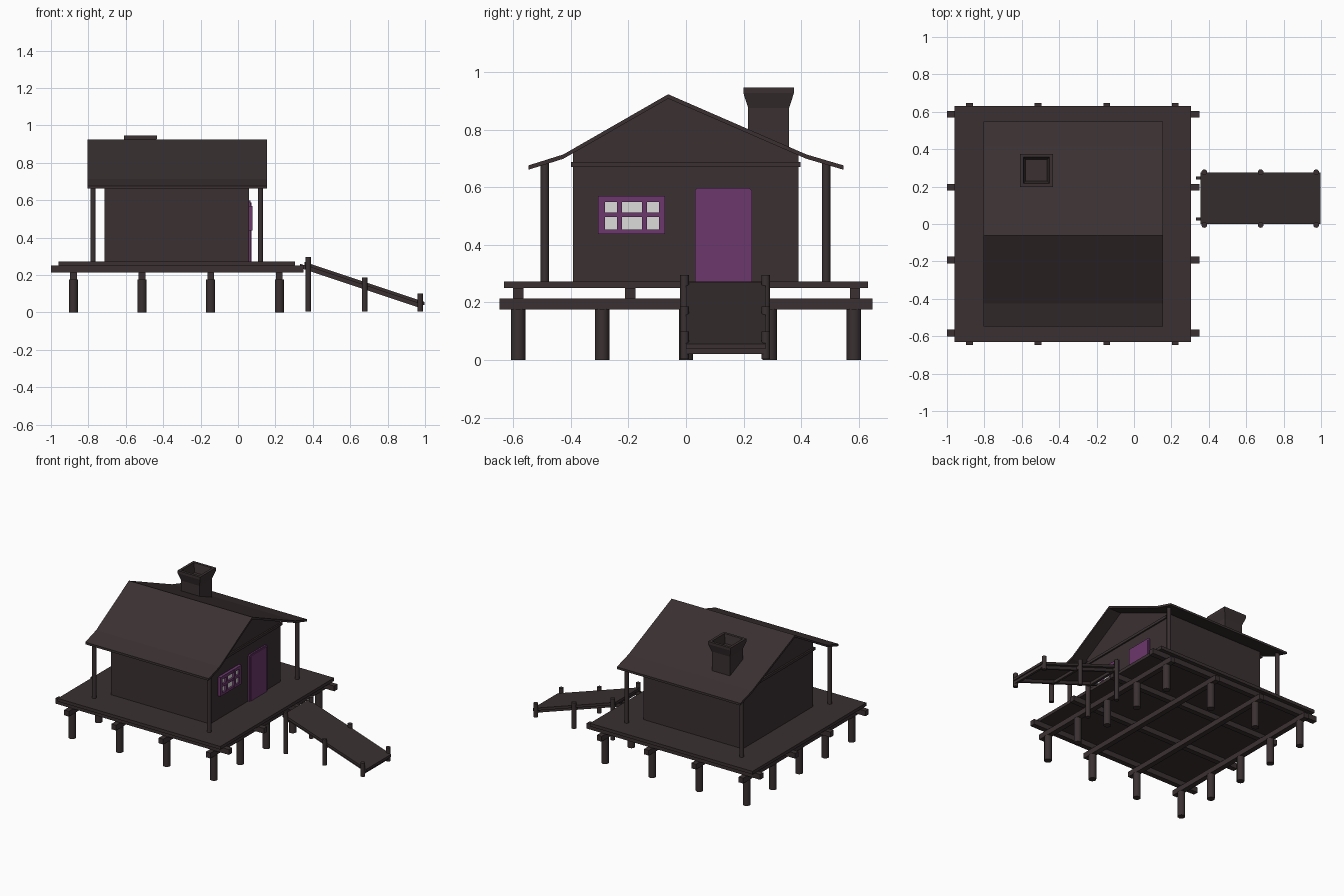
import bpy, bmesh, math

if "Cube" in bpy.data.objects:
    bpy.data.objects.remove(bpy.data.objects["Cube"])


def material(name, rgb):
    m = bpy.data.materials.new(name)
    m.diffuse_color = (*rgb, 1)
    m.use_nodes = True
    m.node_tree.nodes["Principled BSDF"].inputs["Base Color"].default_value = m.diffuse_color
    return m


WOOD = material("dark_wood", (0.042, 0.030, 0.031))
PURPLE = material("purple_paint", (0.150, 0.040, 0.155))
GLASS = material("pale_glass", (0.72, 0.72, 0.70))


def finish(name, bm, mat):
    bmesh.ops.recalc_face_normals(bm, faces=bm.faces)
    me = bpy.data.meshes.new(name)
    bm.to_mesh(me)
    bm.free()
    me.materials.append(mat)
    ob = bpy.data.objects.new(name, me)
    bpy.context.collection.objects.link(ob)
    return ob


def box(name, x, y, z, mat=WOOD):
    """Box from (min, max) ranges."""
    bm = bmesh.new()
    bmesh.ops.create_cube(bm, size=1)
    for v in bm.verts:
        v.co = [(r[0] + r[1]) / 2 + c * (r[1] - r[0]) for r, c in zip((x, y, z), v.co)]
    return finish(name, bm, mat)


def post(name, x, y, z0, z1, r, sides=10):
    bm = bmesh.new()
    bmesh.ops.create_cone(bm, cap_ends=True, segments=sides, radius1=r, radius2=r, depth=z1 - z0)
    bmesh.ops.translate(bm, verts=bm.verts, vec=(x, y, (z0 + z1) / 2))
    ob = finish(name, bm, WOOD)
    ob.data.shade_smooth()
    bpy.context.view_layer.objects.active = ob
    ob.select_set(True)
    bpy.ops.object.shade_smooth_by_angle(angle=math.radians(40))
    ob.select_set(False)


def prism(name, pts, axis, lo, hi, mat=WOOD):
    """Extrude a profile: (y, z) points along x, or (x, z) points along y."""
    bm = bmesh.new()
    def co(p, t):
        return (t, p[0], p[1]) if axis == "x" else (p[0], t, p[1])
    a = [bm.verts.new(co(p, lo)) for p in pts]
    b = [bm.verts.new(co(p, hi)) for p in pts]
    bm.faces.new(a)
    bm.faces.new(b)
    for i in range(len(pts)):
        j = (i + 1) % len(pts)
        bm.faces.new((a[i], a[j], b[j], b[i]))
    return finish(name, bm, mat)


# Deck, joists along x, beams along y
box("deck", (-0.96, 0.305), (-0.632, 0.632), (0.25, 0.272))
for i in range(4):
    y = -0.583 + i * 0.39
    box(f"joist_{i}", (-1.0, 0.35), (y - 0.018, y + 0.018), (0.213, 0.25))
beam_x = [-0.88 + i * 0.367 for i in range(4)]
for i, x in enumerate(beam_x):
    box(f"beam_{i}", (x - 0.018, x + 0.018), (-0.648, 0.648), (0.176, 0.213))

# Stilts around the edge
for i, x in enumerate(beam_x):
    for j in range(5):
        if i in (0, 3) or j in (0, 4):
            post(f"stilt_{i}_{j}", x, -0.583 + j * 0.2915, 0, 0.177, 0.025)

# House walls with gable ends, and the trim under the gables
prism("walls", [(-0.392, 0.27), (0.39, 0.27), (0.39, 0.715), (-0.062, 0.91), (-0.392, 0.72)],
      "x", -0.715, 0.058)
for n, x in (("left", -0.72), ("right", 0.058)):
    box(f"gable_trim_{n}", (x - 0.006, x + 0.01), (-0.4, 0.398), (0.67, 0.688))

# Roof with kinked eaves
top = [(-0.547, 0.676), (-0.426, 0.714), (-0.062, 0.923), (0.418, 0.714), (0.547, 0.676)]
under = [(y, z - 0.015) for y, z in reversed(top)]
prism("roof", top + under, "x", -0.805, 0.155)

# Porch posts
for x in (-0.775, 0.12):
    for y in (-0.49, 0.487):
        post(f"porch_post_{x}_{y}", x, y, 0.27, 0.686, 0.0145)

# Chimney: shaft, flare, rim and hollow, as stacked square rings
bm = bmesh.new()
rings = []
for h, z in ((0.071, 0.70), (0.071, 0.875), (0.088, 0.928), (0.088, 0.947), (0.07, 0.947), (0.058, 0.885)):
    rings.append([bm.verts.new((-0.522 + sx * h, 0.287 + sy * h, z))
                  for sx, sy in ((-1, -1), (1, -1), (1, 1), (-1, 1))])
for a, b in zip(rings, rings[1:]):
    for i in range(4):
        bm.faces.new((a[i], a[(i + 1) % 4], b[(i + 1) % 4], b[i]))
bm.faces.new(rings[0])
bm.faces.new(rings[-1])
finish("chimney", bm, WOOD)

# Door: clipped-corner frame with a raised panel
def door_outline(inset):
    a, b, t, c = 0.031 + inset, 0.229 - inset, 0.597 - inset, 0.008
    return [(a, 0.272), (b, 0.272), (b, t - c), (b - c, t), (a + c, t), (a, t - c)]

prism("door_frame", door_outline(0), "x", 0.05, 0.068, PURPLE)
prism("door_panel", door_outline(0.009), "x", 0.06, 0.073, PURPLE)

# Window: glass behind a frame of bars
box("window_glass", (0.055, 0.064), (-0.295, -0.083), (0.445, 0.562), GLASS)
for i, (a, b) in enumerate(((-0.305, -0.281), (-0.239, -0.222), (-0.153, -0.135), (-0.094, -0.073))):
    box(f"window_upright_{i}", (0.05, 0.078), (a, b), (0.437, 0.570), PURPLE)
for i, (a, b) in enumerate(((0.437, 0.454), (0.496, 0.513), (0.549, 0.570))):
    box(f"window_rail_{i}", (0.05, 0.077), (-0.304, -0.074), (a, b), PURPLE)

# Ramp: sloping board on two stringers with cross bars and posts
def ramp_z(x):
    return 0.27 - (x - 0.355) * 0.333

def sloped(name, x0, x1, y0, y1, drop0, drop1):
    prism(name, [(x0, ramp_z(x0) - drop0), (x1, ramp_z(x1) - drop0),
                 (x1, ramp_z(x1) - drop1), (x0, ramp_z(x0) - drop1)], "y", y0, y1)

sloped("ramp_board", 0.355, 0.998, 0.0, 0.276, 0, 0.018)
for i, y in enumerate((0.028, 0.247)):
    sloped(f"ramp_stringer_{i}", 0.332, 0.985, y - 0.008, y + 0.008, 0.018, 0.04)
for i, (x, h) in enumerate(((0.376, 0.295), (0.677, 0.186), (0.974, 0.10))):
    sloped(f"ramp_crossbar_{i}", x - 0.012, x + 0.012, -0.003, 0.278, 0.016, 0.038)
    for y in (-0.005, 0.277):
        post(f"ramp_post_{i}_{y}", x, y, 0.004, h, 0.0155)
